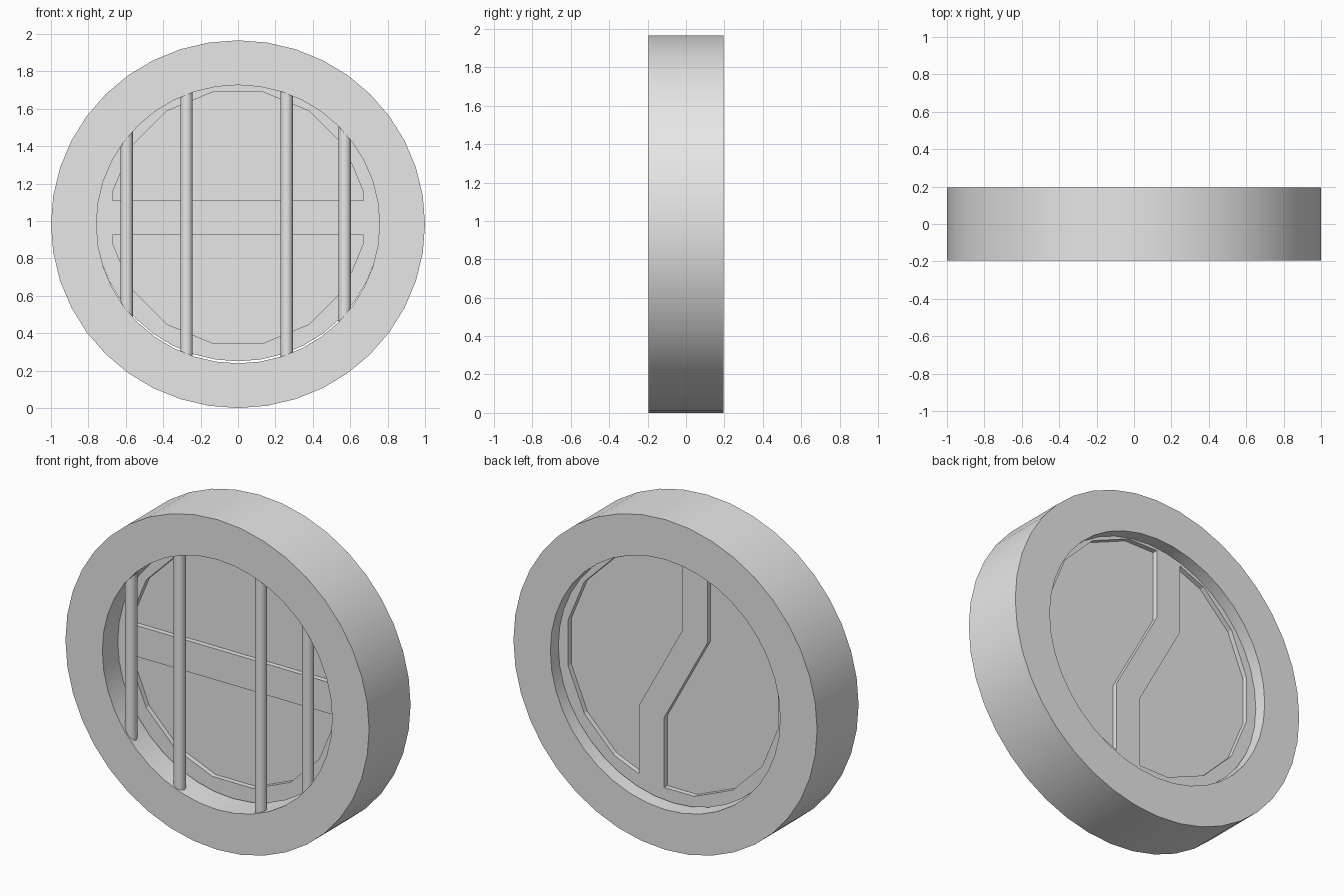
import bpy, bmesh
from math import cos, sin, tau, sqrt

if "Cube" in bpy.data.objects:
    bpy.data.objects.remove(bpy.data.objects["Cube"])

DEPTH = 0.195        # half depth of the ring
MID = 0.983          # ring centre height
HUB = 1.018          # plate centre height
FRONT, BACK = -0.05, 0.12   # plate faces
RECESS = 0.03

grey = bpy.data.materials.new("light grey")
grey.use_nodes = True
grey.diffuse_color = (0.8, 0.8, 0.8, 1)
grey.node_tree.nodes["Principled BSDF"].inputs["Base Color"].default_value = grey.diffuse_color


def circle(r, sides, cz, squash=1.0, shift=0.0):
    steps = [tau * (i + shift) / sides for i in range(sides)]
    return [(r * cos(a), cz + r * squash * sin(a)) for a in steps]


def finish(name, bm):
    bmesh.ops.recalc_face_normals(bm, faces=bm.faces)
    mesh = bpy.data.meshes.new(name)
    bm.to_mesh(mesh)
    bm.free()
    mesh.materials.append(grey)
    ob = bpy.data.objects.new(name, mesh)
    bpy.context.collection.objects.link(ob)
    return ob


def prism(name, outline, y0, y1):
    """Extrude an x-z outline along y."""
    bm = bmesh.new()
    face = bm.faces.new([bm.verts.new((x, y0, z)) for x, z in outline])
    new = bmesh.ops.extrude_face_region(bm, geom=[face])["geom"]
    verts = [v for v in new if isinstance(v, bmesh.types.BMVert)]
    bmesh.ops.translate(bm, verts=verts, vec=(0, y1 - y0, 0))
    return finish(name, bm)


def cut(target, cutter):
    """Subtract the cutter and discard it."""
    cutter.hide_render = True
    mod = target.modifiers.new("cut", 'BOOLEAN')
    mod.operation, mod.solver, mod.object = 'DIFFERENCE', 'EXACT', cutter
    bpy.context.view_layer.update()
    graph = bpy.context.evaluated_depsgraph_get()
    mesh = bpy.data.meshes.new_from_object(target.evaluated_get(graph))
    target.modifiers.clear()
    target.data = mesh
    bpy.data.objects.remove(cutter)


def smooth(ob):
    bpy.ops.object.select_all(action='DESELECT')
    ob.select_set(True)
    bpy.context.view_layer.objects.active = ob
    bpy.ops.object.shade_smooth_by_angle(angle=0.5)


# Outer ring
bm = bmesh.new()
loops = []
for r, y in ((1, -DEPTH), (1, DEPTH), (0.757, DEPTH), (0.757, -DEPTH)):
    loops.append([bm.verts.new((x, y, z)) for x, z in circle(r, 40, MID, MID)])
for a, b in zip(loops, loops[1:] + loops[:1]):
    for i in range(40):
        j = (i + 1) % 40
        bm.faces.new((a[i], a[j], b[j], b[i]))
ring = finish("outer_ring", bm)
smooth(ring)

# Plate inside the ring
plate = prism("centre_plate", circle(0.768, 40, HUB), FRONT, BACK)

# Front recesses, split by a straight crossbar
recess = prism("front_recess", circle(0.685, 16, HUB, shift=0.5), FRONT - 0.1, FRONT + RECESS)
bar = [(-1, HUB - 0.0925), (1, HUB - 0.0925), (1, HUB + 0.0925), (-1, HUB + 0.0925)]
cut(recess, prism("crossbar", bar, FRONT - 0.2, FRONT + 0.1))
cut(plate, recess)

# Back recesses, split by a stepped band
recess = prism("back_recess", circle(0.705, 16, HUB, shift=0.5), BACK - RECESS, BACK + 0.1)
side = [(-0.06, 1), (-0.06, 0.275), (0.225, -0.245), (0.225, -1)]
band = [(x, HUB + z) for x, z in side] + [(-x, HUB - z) for x, z in side]
cut(recess, prism("stepped_band", band, BACK - 0.1, BACK + 0.2))
cut(plate, recess)

# Upright bars across the front opening
for i, x in enumerate((-0.595, -0.275, 0.26, 0.57)):
    height = 2 * sqrt(0.8 ** 2 - x ** 2) * MID
    bm = bmesh.new()
    bmesh.ops.create_cone(bm, cap_ends=True, segments=20, radius1=0.033, radius2=0.033, depth=height)
    bmesh.ops.translate(bm, verts=bm.verts, vec=(x, -0.155, MID))
    smooth(finish(f"upright_bar_{i + 1}", bm))
